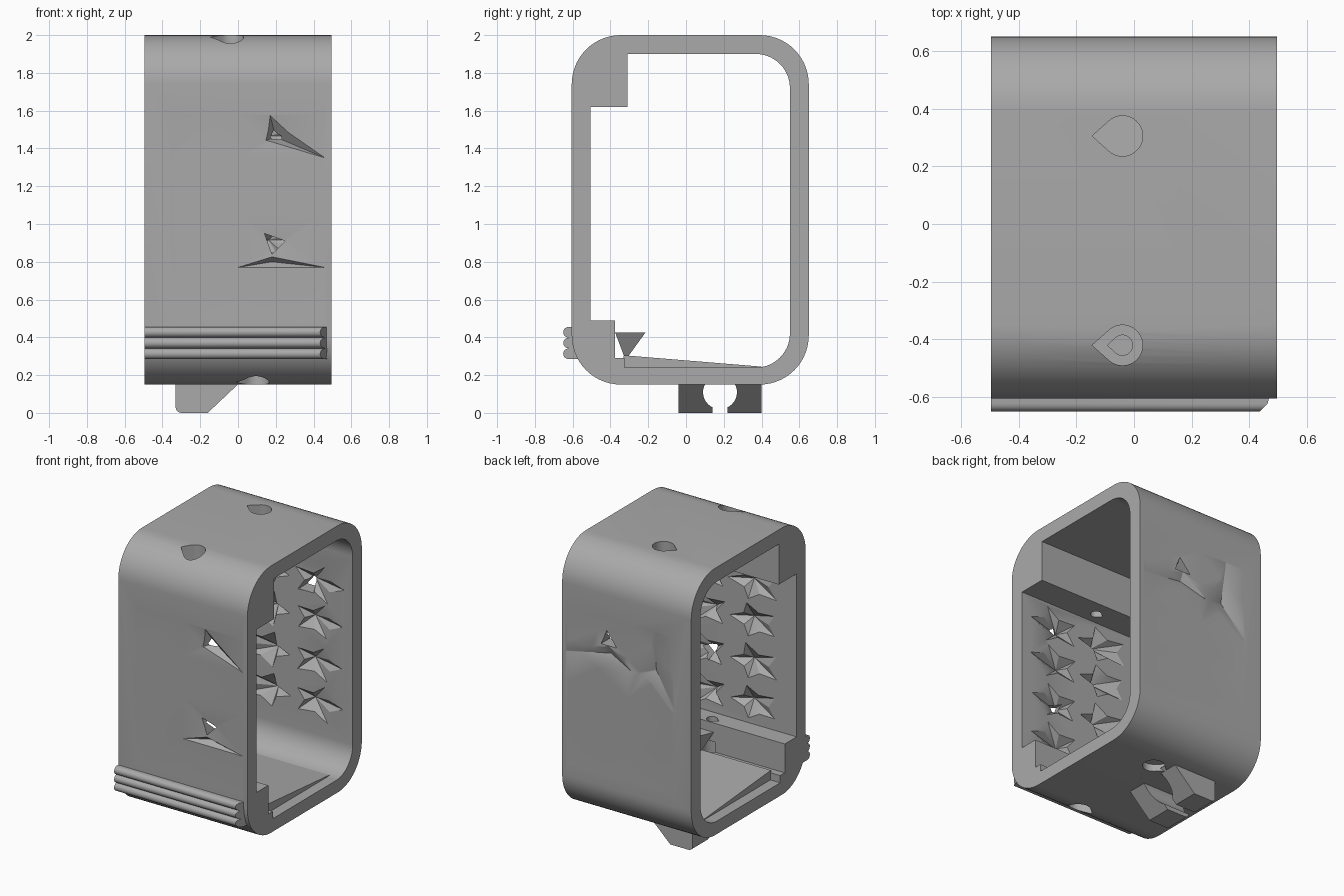
import bpy, bmesh, math, random
from mathutils import Vector

random.seed(4)
if "Cube" in bpy.data.objects:
    bpy.data.objects.remove(bpy.data.objects["Cube"])

GREY = (0.4, 0.4, 0.4, 1)
mat = bpy.data.materials.new("plain grey")
mat.use_nodes = True
mat.diffuse_color = GREY
mat.node_tree.nodes["Principled BSDF"].inputs["Base Color"].default_value = GREY

HALF = 0.495
FRONT, BACK, FLOOR, TOP = -0.605, 0.65, 0.15, 2.0
IN_FRONT, IN_BACK = -0.505, 0.55


def make(name, bm):
    bmesh.ops.recalc_face_normals(bm, faces=bm.faces)
    mesh = bpy.data.meshes.new(name)
    bm.to_mesh(mesh)
    bm.free()
    obj = bpy.data.objects.new(name, mesh)
    bpy.context.collection.objects.link(obj)
    mesh.materials.append(mat)
    return obj


def fillet(corners, steps=14):
    """Round the right-angled corners of a profile given as (u, v, radius)."""
    out = []
    for i, (u, v, r) in enumerate(corners):
        p = Vector((u, v))
        if r == 0:
            out.append(p)
            continue
        a = (Vector(corners[i - 1][:2]) - p).normalized()
        b = (Vector(corners[(i + 1) % len(corners)][:2]) - p).normalized()
        for k in range(steps + 1):
            t = math.pi / 2 * k / steps
            out.append(p + r * (a + b - b * math.cos(t) - a * math.sin(t)))
    return out


def prism(name, pts, axis, lo, hi, rim=0):
    """Extrude a profile along an axis, optionally rounding both rims."""
    place = {"x": lambda u, v, w: (w, u, v),
             "y": lambda u, v, w: (u, w, v),
             "z": lambda u, v, w: (u, v, w)}[axis]
    bm = bmesh.new()
    rings = [[bm.verts.new(place(*p, w)) for p in pts] for w in (lo, hi)]
    caps = [bm.faces.new(r) for r in rings]
    n = len(pts)
    for i in range(n):
        j = (i + 1) % n
        bm.faces.new((rings[0][i], rings[0][j], rings[1][j], rings[1][i]))
    if rim:
        edges = list({e for f in caps for e in f.edges})
        bmesh.ops.bevel(bm, geom=edges, offset=rim, segments=4, profile=0.5, affect="EDGES")
    return make(name, bm)


def dent(ring, apex, y0, depth):
    """Pyramid-shaped cutter sunk into a wall at y0; the sign of depth is its direction."""
    bm = bmesh.new()
    away = y0 - math.copysign(0.06, depth)
    base = [bm.verts.new((x, y0, z)) for x, z in ring]
    outer = [bm.verts.new((x, away, z)) for x, z in ring]
    tip = bm.verts.new((apex[0], y0 + depth, apex[1]))
    for i in range(len(ring)):
        j = (i + 1) % len(ring)
        bm.faces.new((base[i], base[j], tip))
        bm.faces.new((base[i], base[j], outer[j], outer[i]))
    bm.faces.new(outer)
    return make("cutter", bm)


def combine(target, tool, operation="DIFFERENCE"):
    mod = target.modifiers.new("cut", "BOOLEAN")
    mod.operation, mod.solver, mod.object = operation, "EXACT", tool
    bpy.context.view_layer.update()
    result = bpy.data.meshes.new_from_object(
        target.evaluated_get(bpy.context.evaluated_depsgraph_get()))
    target.modifiers.clear()
    target.data = result
    bpy.data.objects.remove(tool)


def finish(obj):
    bpy.ops.object.select_all(action="DESELECT")
    obj.select_set(True)
    bpy.context.view_layer.objects.active = obj
    bpy.ops.object.shade_smooth_by_angle(angle=math.radians(25))


# Rounded sleeve, open on both sides, with a solid block in the upper front corner
R = 0.26
frame = prism("sleeve_frame", fillet([(FRONT, FLOOR, R), (BACK, FLOOR, R),
              (BACK, TOP, R), (FRONT, TOP, R)]), "x", -HALF, HALF, rim=0.025)
opening = fillet([(-0.325, 0.24, 0), (IN_BACK, 0.24, 0.18), (IN_BACK, 1.9, 0.18),
                  (-0.31, 1.9, 0), (-0.31, 1.62, 0), (IN_FRONT, 1.62, 0),
                  (IN_FRONT, 0.49, 0), (-0.375, 0.49, 0), (-0.375, 0.29, 0),
                  (-0.325, 0.29, 0)])
combine(frame, prism("cutter", opening, "x", -0.6, 0.6))

# Faceted relief: shallow dents outside, deep star dents inside both walls
columns = [(-0.35, 0.0), (0.0, 0.46)]
rows = [(0.5, 0.77), (0.77, 1.06), (1.06, 1.35), (1.35, 1.58)]
for outside, inside, d in ((FRONT, IN_FRONT, 1), (BACK, IN_BACK, -1)):
    for x0, x1 in columns:
        for z0, z1 in rows:
            cx, cz = (x0 + x1) / 2, (z0 + z1) / 2
            cell = [(x0, z0), (x1, z0), (x1, z1), (x0, z1)]
            combine(frame, dent(cell, (cx, cz), outside, 0.014 * d))
            star = []
            for k in range(10):
                a = math.tau * k / 10 + 0.2 * cx
                r = random.uniform(0.85, 1.0) if k % 2 == 0 else 0.5
                star.append((cx + r * 0.21 * math.cos(a), cz + r * 0.135 * math.sin(a)))
            combine(frame, dent(star, (cx * 0.7, cz), inside, -0.07 * d))

# Sharp gashes, and small triangular windows through the walls
combine(frame, dent([(0.17, 1.575), (0.14, 1.44), (0.46, 1.35)], (0.2, 1.46), FRONT, 0.07))
combine(frame, dent([(0.0, 0.77), (0.46, 0.77), (0.18, 0.83)], (0.18, 0.8), FRONT, 0.04))
combine(frame, dent([(-0.21, 1.59), (-0.06, 1.25), (-0.37, 1.07)], (-0.2, 1.3), BACK, -0.04))
combine(frame, dent([(0.47, 1.27), (-0.06, 1.25), (0.14, 1.4)], (0.14, 1.33), BACK, -0.03))
combine(frame, prism("cutter", [(0.14, 0.95), (0.25, 0.91), (0.18, 0.84)], "y", -0.7, -0.45))
combine(frame, prism("cutter", [(0.08, 1.39), (0.2, 1.39), (0.16, 1.49)], "y", 0.5, 0.7))


# Teardrop screw holes
def teardrop(cx, cy, r):
    pts = [(cx - 1.5 * r, cy)]
    for k in range(29):
        a = math.radians(-132 + 264 * k / 28)
        pts.append((cx + r * math.cos(a), cy + r * math.sin(a)))
    return pts


for cx, cy, r, lo, hi in ((-0.04, 0.305, 0.07, 1.8, 2.1), (-0.04, -0.42, 0.07, 1.8, 2.1),
                          (-0.04, -0.42, 0.035, 1.55, 1.9), (0.095, 0.305, 0.07, 0.1, 0.3),
                          (0.095, -0.42, 0.07, 0.1, 0.36), (0.095, -0.42, 0.035, 0.3, 0.6)):
    combine(frame, prism("cutter", teardrop(cx, cy, r), "z", lo, hi))
finish(frame)

# Sloping ramp on the inside floor
prism("floor_ramp", [(-0.33, 0.2), (-0.33, 0.305), (0.4, 0.245), (0.4, 0.2)], "x", -0.42, 0.42)

# Pointed shard rising behind the front ledge
shard = bmesh.new()
tip = shard.verts.new((0.12, -0.32, 0.28))
upper = [shard.verts.new(p) for p in ((0.05, -0.375, 0.425), (0.12, -0.215, 0.425), (0.2, -0.375, 0.425))]
shard.faces.new(upper)
for i in range(3):
    shard.faces.new((upper[i - 1], upper[i], tip))
make("ledge_shard", shard)

# Ribbed grip bar across the lower front, mitred at one end
rib = [(-0.5, 0.455), (-0.5, 0.285)]
for cz in (0.313, 0.37, 0.427):
    for k in range(11):
        a = math.pi * (k / 10 - 0.5)
        rib.append((-0.622 - 0.028 * math.cos(a), cz + 0.028 * math.sin(a)))
grip = prism("ribbed_grip", rib, "x", -HALF, HALF)
for v in grip.data.vertices:
    if v.co.x > 0:
        v.co.x -= max(0, -0.59 - v.co.y)
finish(grip)

# Clip foot beneath: sloped block with a round channel and a slot
foot = prism("clip_foot", fillet([(-0.33, 0.17, 0), (-0.33, 0, 0.03), (-0.16, 0, 0),
             (0.02, 0.17, 0)], 6), "y", -0.04, 0.4)
channel = [(0.18 + 0.09 * math.cos(math.tau * k / 32), 0.11 + 0.09 * math.sin(math.tau * k / 32))
           for k in range(32)]
slot = [(0.14, -0.05), (0.22, -0.05), (0.22, 0.1), (0.14, 0.1)]
combine(foot, prism("cutter", channel, "x", -0.6, 0.6))
combine(foot, prism("cutter", slot, "x", -0.6, 0.6))
finish(foot)
